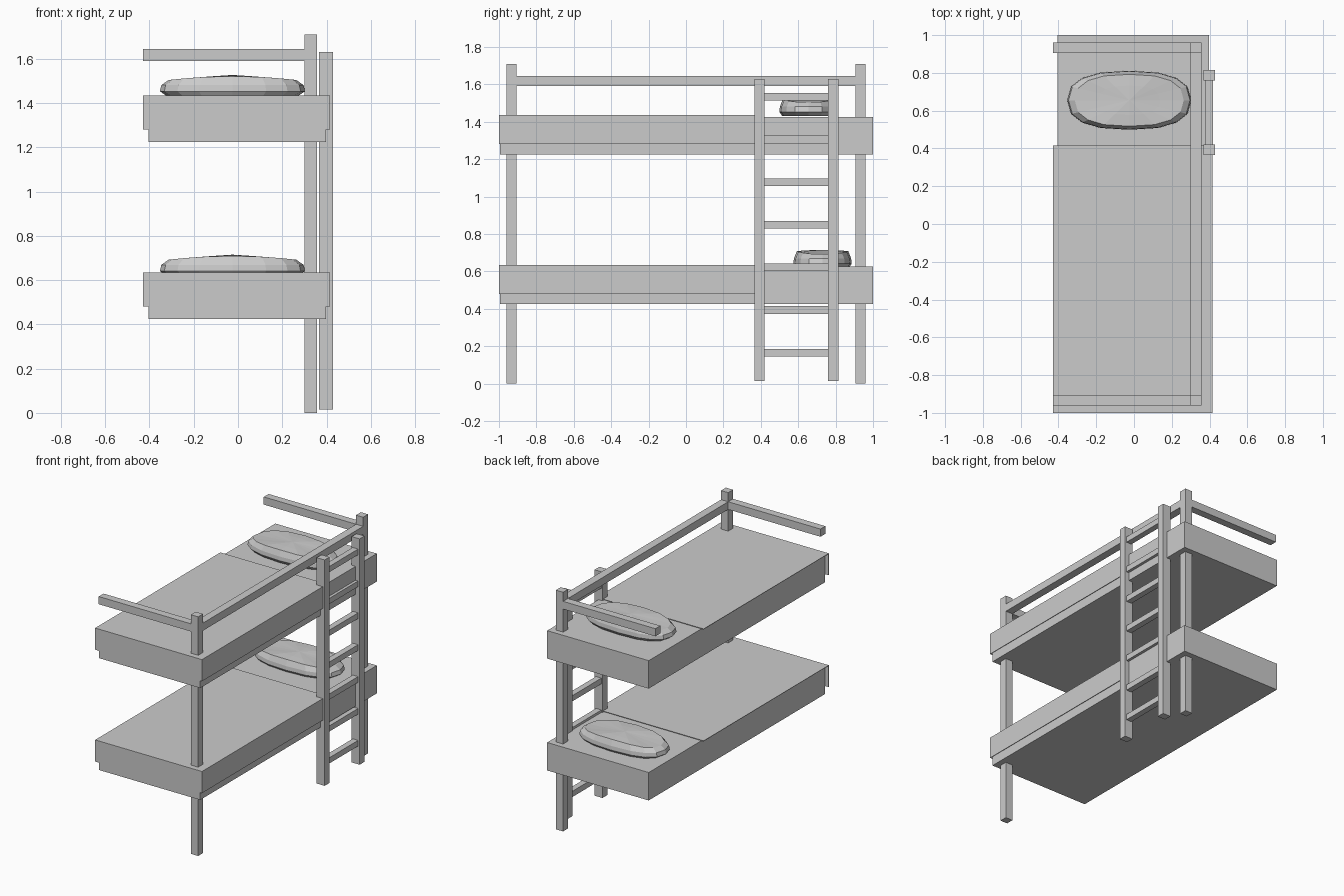
import bpy, bmesh, math

if "Cube" in bpy.data.objects:
    bpy.data.objects.remove(bpy.data.objects["Cube"])


def finish(name, bm):
    bmesh.ops.recalc_face_normals(bm, faces=bm.faces)
    mesh = bpy.data.meshes.new(name)
    bm.to_mesh(mesh)
    bm.free()
    obj = bpy.data.objects.new(name, mesh)
    bpy.context.collection.objects.link(obj)
    return obj


def box_bm(x, y, z):
    bm = bmesh.new()
    bmesh.ops.create_cube(bm, size=1)
    for v in bm.verts:
        v.co = [(a[0] + a[1]) / 2 + c * (a[1] - a[0]) for a, c in zip((x, y, z), v.co)]
    return bm


def box(name, x, y, z):
    return finish(name, box_bm(x, y, z))


# Blanket: folded sheet covering the top, the front end and the right side
def blanket(name, z):
    bm = box_bm((-0.43, 0.415), (-1, 0.415), (z - 0.155, z))
    bm.normal_update()
    unwanted = [f for f in bm.faces
                if f.normal.x < -0.5 or f.normal.y > 0.5 or f.normal.z < -0.5]
    bmesh.ops.delete(bm, geom=unwanted, context='FACES')
    mesh_obj = finish(name, bm)
    mod = mesh_obj.modifiers.new("thickness", 'SOLIDIFY')
    mod.thickness = 0.004
    mod.offset = -1 if mesh_obj.data.polygons[0].normal.dot(
        mesh_obj.data.polygons[0].center - mesh_obj.data.vertices[0].co) >= -1 else 1


# Pillow: faceted oval rings, top bulging along its length
def pillow(name, y, z, n=16):
    bm = bmesh.new()
    rings = []
    for s, h, sag in ((0.9, 0, 0), (1, 0.022, 0), (0.98, 0.05, 0),
                      (0.88, 0.09, 0.017), (0.5, 0.094, 0.014)):
        ring = []
        for i in range(n):
            a = 2 * math.pi * i / n
            c, d = math.cos(a), math.sin(a)
            c = math.copysign(abs(c) ** 0.8, c)
            d = math.copysign(abs(d) ** 0.8, d)
            ring.append(bm.verts.new((-0.025 + 0.328 * s * c, y + 0.156 * s * d,
                                      z + h - sag * c * c)))
        rings.append(ring)
    for r, q in zip(rings, rings[1:]):
        for i in range(n):
            j = (i + 1) % n
            bm.faces.new((r[i], r[j], q[j], q[i]))
    bm.faces.new(rings[0])
    top = bm.verts.new((-0.025, y, z + 0.096))
    for i in range(n):
        bm.faces.new((rings[-1][i], rings[-1][(i + 1) % n], top))
    finish(name, bm)


# Two bunks
for label, z, pillow_y, pillow_z in (("lower", 0.425, 0.73, 0.619),
                                     ("upper", 1.225, 0.655, 1.431)):
    box(label + "_mattress", (-0.405, 0.398), (-0.995, 1), (z, z + 0.2))
    blanket(label + "_blanket", z + 0.21)
    pillow(label + "_pillow", pillow_y, pillow_z)

# Corner posts and end rails
for label, y in (("front", (-0.96, -0.905)), ("back", (0.905, 0.96))):
    box(label + "_post", (0.3, 0.357), y, (0, 1.71))
    box(label + "_rail", (-0.43, 0.3), y, (1.59, 1.645))

# Long guard rail
box("side_rail", (0.3, 0.357), (-0.905, 0.905), (1.59, 1.645))

# Ladder
for label, y in (("front", (0.365, 0.42)), ("back", (0.76, 0.815))):
    box("ladder_" + label + "_stile", (0.367, 0.43), y, (0.015, 1.63))
for i in range(7):
    z = 0.145 + i * 0.228
    box("ladder_rung_%d" % (i + 1), (0.375, 0.418), (0.42, 0.76), (z, z + 0.041))
